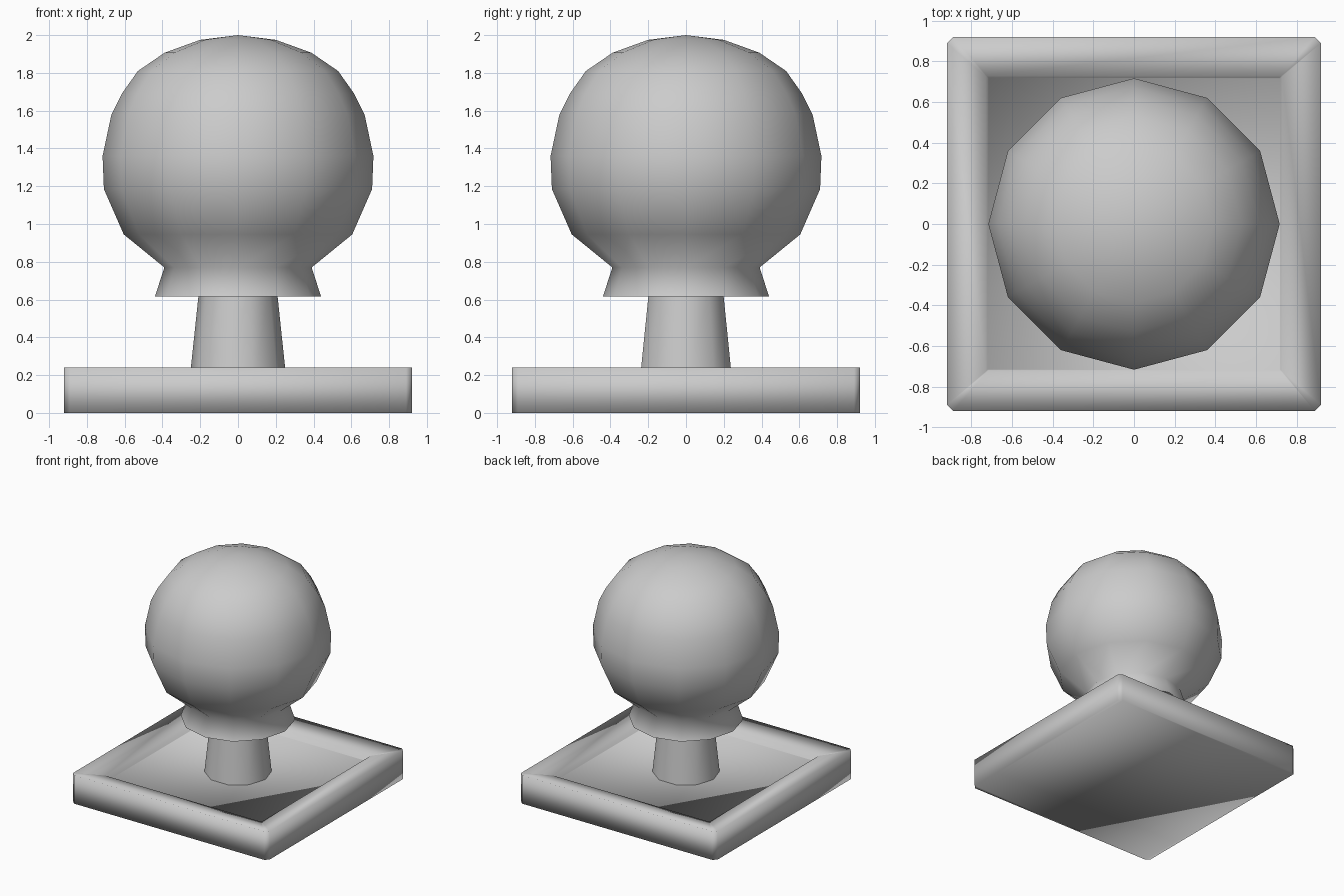
import bpy, bmesh, math

cube = bpy.data.objects.get("Cube")
if cube:
    bpy.data.objects.remove(cube, do_unlink=True)

# One plain grey for everything
grey = bpy.data.materials.new("plain grey")
grey.use_nodes = True
colour = (0.6, 0.6, 0.6, 1)
grey.diffuse_color = colour
grey.node_tree.nodes["Principled BSDF"].inputs["Base Color"].default_value = colour


def loft(name, rings, smooth_angle):
    """Join equal-sized point rings from bottom to top and cap both ends."""
    bm = bmesh.new()
    loops = [[bm.verts.new(p) for p in ring] for ring in rings]
    n = len(loops[0])
    for a, b in zip(loops, loops[1:]):
        for i in range(n):
            j = (i + 1) % n
            bm.faces.new((a[i], a[j], b[j], b[i]))
    bm.faces.new(loops[0][::-1])
    bm.faces.new(loops[-1])
    bmesh.ops.remove_doubles(bm, verts=bm.verts, dist=0.0005)
    bmesh.ops.recalc_face_normals(bm, faces=bm.faces)
    mesh = bpy.data.meshes.new(name)
    bm.to_mesh(mesh)
    bm.free()
    mesh.materials.append(grey)
    obj = bpy.data.objects.new(name, mesh)
    bpy.context.collection.objects.link(obj)
    bpy.ops.object.select_all(action="DESELECT")
    obj.select_set(True)
    bpy.context.view_layer.objects.active = obj
    if smooth_angle is None:
        bpy.ops.object.shade_smooth()
    else:
        bpy.ops.object.shade_smooth_by_angle(angle=math.radians(smooth_angle))
    return obj


def circle(r, z, n):
    return [(r * math.cos(2 * math.pi * i / n), r * math.sin(2 * math.pi * i / n), z)
            for i in range(n)]


def square(h, z, cut):
    """Square of half-width h with clipped corners."""
    k = h - cut
    return [(h, -k, z), (h, k, z), (k, h, z), (-k, h, z),
            (-h, k, z), (-h, -k, z), (-k, -h, z), (k, -h, z)]


# Base plate with a raised rim around a shallow sunken floor
loft("base_plate", [square(0.92, 0, 0.03), square(0.92, 0.24, 0.03),
                    square(0.73, 0.207, 0.004), square(0.72, 0.16, 0.004)], None)

# Tapered ten-sided post
loft("post", [circle(0.26, 0.14, 10), circle(0.205, 0.66, 10)], 60)

# Twelve-sided ball with a flared collar
profile = [(0.44, 0.615), (0.39, 0.77), (0.605, 0.945), (0.71, 1.185), (0.717, 1.36),
           (0.67, 1.58), (0.615, 1.69), (0.53, 1.81), (0.388, 1.907), (0.2, 1.975),
           (0.0001, 2.0)]
ball = loft("ball_knob", [circle(r, z, 12) for r, z in profile], 80)
